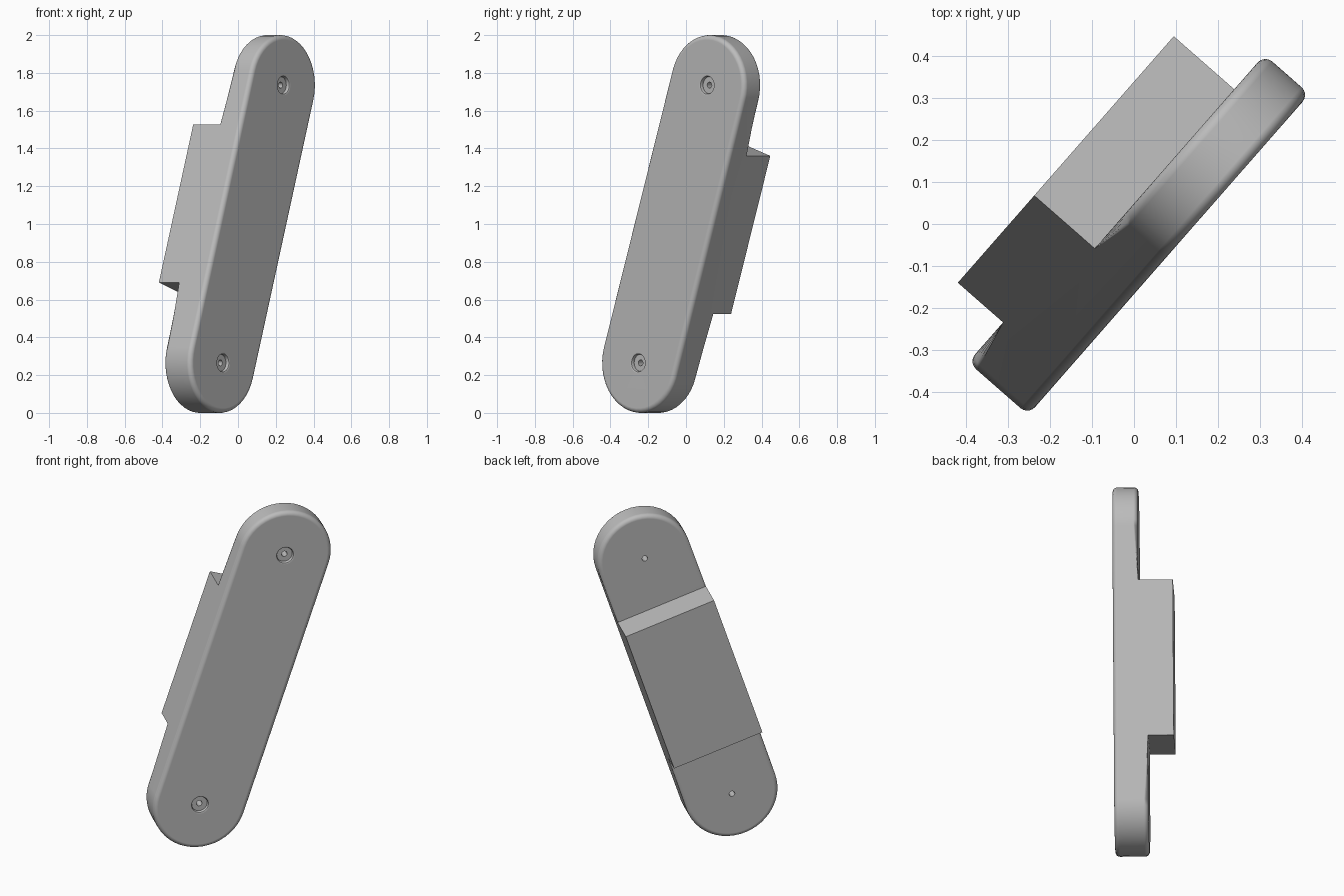
import bpy, bmesh, math
from mathutils import Matrix, Vector

if "Cube" in bpy.data.objects:
    bpy.data.objects.remove(bpy.data.objects["Cube"], do_unlink=True)

R = 0.265            # half width and end radius
HALF = 0.774         # distance from middle to each end centre
FRONT = 0.11         # front face level
BLOCK = -0.223       # back of the raised block
TOP_BACK, LOW_BACK = -0.032, -0.08
TOP_STEP, LOW_STEP = 0.467, -0.413


def new_object(name, bm):
    bmesh.ops.recalc_face_normals(bm, faces=bm.faces[:])
    mesh = bpy.data.meshes.new(name)
    bm.to_mesh(mesh)
    bm.free()
    obj = bpy.data.objects.new(name, mesh)
    bpy.context.collection.objects.link(obj)
    return obj


def cut(obj, cutters):
    """Subtract the cutters, then discard them."""
    for c in cutters:
        c.hide_render = True
        mod = obj.modifiers.new("cut", 'BOOLEAN')
        mod.operation, mod.solver, mod.object = 'DIFFERENCE', 'EXACT', c
    bpy.context.view_layer.update()
    graph = bpy.context.evaluated_depsgraph_get()
    mesh = bpy.data.meshes.new_from_object(obj.evaluated_get(graph))
    obj.modifiers.clear()
    obj.data = mesh
    for c in cutters:
        bpy.data.objects.remove(c, do_unlink=True)


def stadium():
    bm = bmesh.new()
    n = 24
    ring = []
    for start, centre in ((0, HALF), (math.pi, -HALF)):
        for i in range(n + 1):
            a = start + math.pi * i / n
            ring.append(bm.verts.new((R * math.cos(a), centre + R * math.sin(a), BLOCK)))
    face = bm.faces.new(ring)
    ext = bmesh.ops.extrude_face_region(bm, geom=[face], use_keep_orig=True)
    top = [v for v in ext["geom"] if isinstance(v, bmesh.types.BMVert)]
    bmesh.ops.translate(bm, verts=top, vec=(0, 0, FRONT - BLOCK))
    return new_object("bracket_body", bm)


def box(name, y0, y1, z0, z1):
    bm = bmesh.new()
    bmesh.ops.create_cube(bm, size=1)
    bmesh.ops.scale(bm, vec=(1, y1 - y0, z1 - z0), verts=bm.verts[:])
    bmesh.ops.translate(bm, vec=(0, (y0 + y1) / 2, (z0 + z1) / 2), verts=bm.verts[:])
    return new_object(name, bm)


def screw_hole(y):
    """Through hole with a shallow round-lipped recess."""
    profile = [(0, -0.4), (0.016, -0.4), (0.016, 0.088), (0.045, 0.088), (0.045, 0.099),
               (0.048, 0.106), (0.056, 0.1105), (0.056, 0.15), (0, 0.15)]
    bm = bmesh.new()
    pts = [bm.verts.new((r, 0, z)) for r, z in profile]
    edges = [bm.edges.new(p) for p in zip(pts, pts[1:])]
    bmesh.ops.spin(bm, geom=pts + edges, cent=(0, 0, 0), axis=(0, 0, 1),
                   angle=math.tau, steps=32, use_duplicate=False)
    bmesh.ops.remove_doubles(bm, verts=bm.verts[:], dist=0.0001)
    bmesh.ops.translate(bm, vec=(0, y, 0), verts=bm.verts[:])
    return new_object("hole_cutter", bm)


# Body with a raised block left between two thinner ends
body = stadium()
cut(body, [box("top_cutter", TOP_STEP, 1.3, -0.5, TOP_BACK),
           box("low_cutter", -1.3, LOW_STEP, -0.5, LOW_BACK)])

# Rounded rims and filleted step corners; block edges stay sharp
bm = bmesh.new()
bm.from_mesh(body.data)
bmesh.ops.remove_doubles(bm, verts=bm.verts[:], dist=0.0001)
rims = [e for e in bm.edges
        if len(e.link_faces) == 2 and e.calc_face_angle() > 0.5
        and any(all(abs(v.co.z - level) < 0.001 for v in e.verts)
                for level in (FRONT, TOP_BACK, LOW_BACK))]
bmesh.ops.bevel(bm, geom=rims, offset=0.025, offset_type='OFFSET', segments=5,
                profile=0.5, affect='EDGES', clamp_overlap=False)
bm.to_mesh(body.data)
bm.free()

# Screw holes at both end centres
cut(body, [screw_hole(HALF), screw_hole(-HALF)])

# Stand the part up: leaning in its own plane, turned about the vertical
lean = math.radians(18.26)
side = Vector((0.659, 0.752, 0))
up = Vector((0, 0, 1))
across = side * math.cos(lean) - up * math.sin(lean)
along = side * math.sin(lean) + up * math.cos(lean)
normal = across.cross(along)
turn = Matrix((across, along, normal)).transposed().to_4x4()
body.data.transform(Matrix.Translation((0, 0, 1)) @ turn)

# Plain grey material
grey = bpy.data.materials.new("plain_grey")
grey.use_nodes = True
colour = (0.5, 0.5, 0.5, 1)
grey.diffuse_color = colour
grey.node_tree.nodes["Principled BSDF"].inputs["Base Color"].default_value = colour
body.data.materials.clear()
body.data.materials.append(grey)

bpy.ops.object.select_all(action='DESELECT')
body.select_set(True)
bpy.context.view_layer.objects.active = body
bpy.ops.object.shade_smooth_by_angle(angle=math.radians(30))
weighted = body.modifiers.new("even_shading", 'WEIGHTED_NORMAL')
weighted.keep_sharp = True
